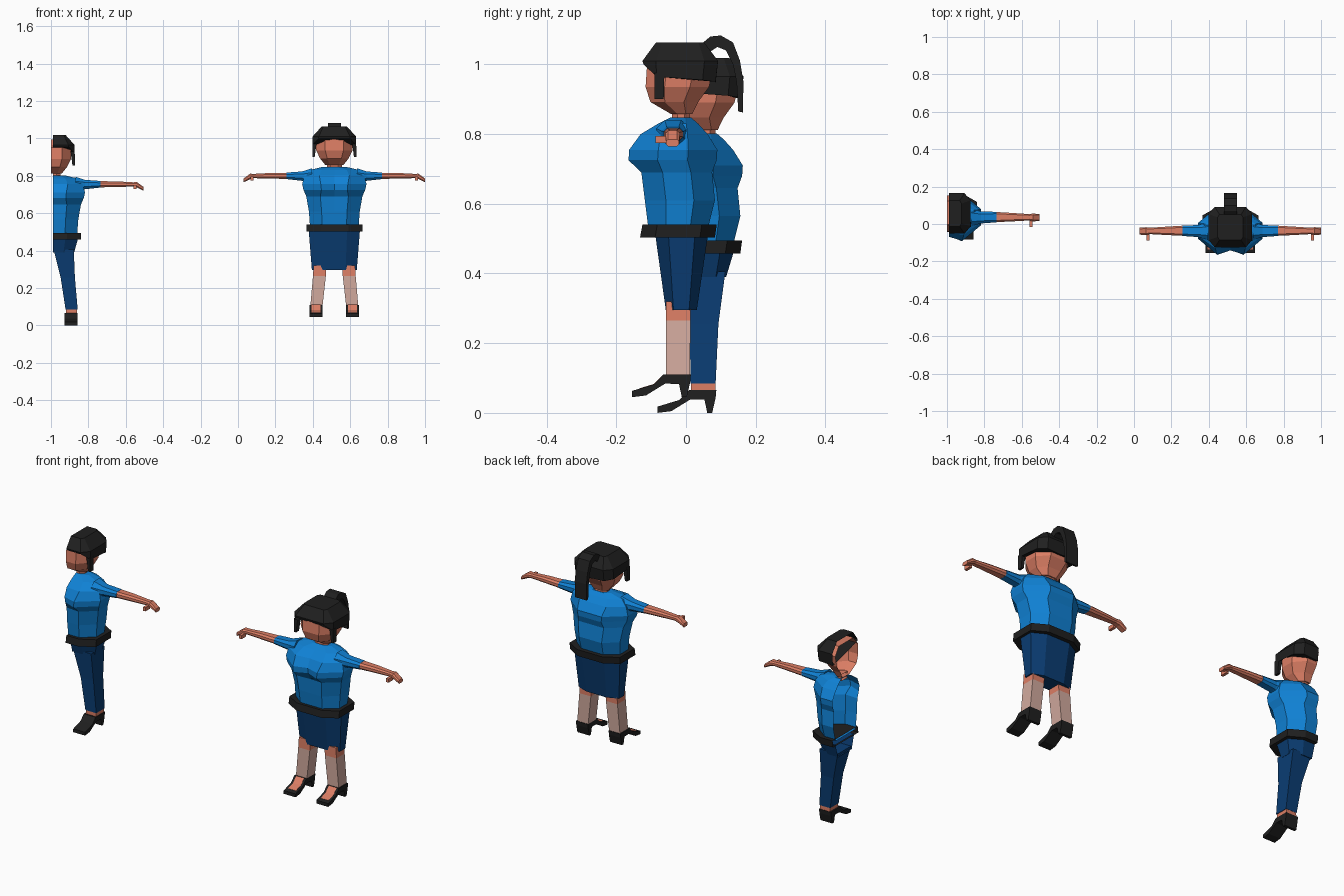
import bpy, bmesh
from mathutils import Vector

if "Cube" in bpy.data.objects:
    bpy.data.objects.remove(bpy.data.objects["Cube"])


def material(name, r, g, b):
    m = bpy.data.materials.new(name)
    m.diffuse_color = (r, g, b, 1)
    m.use_nodes = True
    m.node_tree.nodes["Principled BSDF"].inputs["Base Color"].default_value = m.diffuse_color
    return m


SHIRT = material("shirt blue", 0.005, 0.22, 0.66)
NAVY = material("navy cloth", 0.003, 0.046, 0.17)
SKIN = material("skin", 0.72, 0.21, 0.13)
BLACK = material("black", 0.014, 0.014, 0.014)
STOCKING = material("pale stocking", 0.64, 0.40, 0.34)


class Figure:
    """One person; 'half' keeps only the +x side, open along the centre."""

    def __init__(self, label, offset, half):
        self.label, self.offset, self.half = label, Vector(offset), half
        self.sides = (1,) if half else (1, -1)

    def add(self, name, bm, mat, cut=None):
        if self.half and cut is not None:
            bmesh.ops.bisect_plane(bm, geom=bm.verts[:] + bm.edges[:] + bm.faces[:],
                                   plane_co=(cut, 0, 0), plane_no=(1, 0, 0), clear_inner=True)
        bmesh.ops.translate(bm, verts=bm.verts, vec=self.offset)
        me = bpy.data.meshes.new(self.label + "_" + name)
        bm.to_mesh(me)
        bm.free()
        me.materials.append(mat)
        bpy.context.collection.objects.link(bpy.data.objects.new(me.name, me))


def loft(rings):
    """Skin a list of equal-length rings and cap both ends."""
    bm = bmesh.new()
    rows = [[bm.verts.new(p) for p in r] for r in rings]
    n = len(rows[0])
    for a, b in zip(rows, rows[1:]):
        for i in range(n):
            j = (i + 1) % n
            bm.faces.new((a[i], a[j], b[j], b[i]))
    bm.faces.new(rows[0])
    bm.faces.new(rows[-1])
    bmesh.ops.recalc_face_normals(bm, faces=bm.faces)
    return bm


def ring(z, w, yf, yb, a=0.5, c=0.3, recess=0.0, zs=None):
    """Ten-sided mirrored cross-section; zs gives optional heights front to back."""
    d = (yb - yf) * c
    half = [(0, yf + recess), (w * a, yf), (w, yf + d), (w, yb - d), (w * a, yb), (0, yb)]
    pts = [(x, y, zs[i] if zs else z) for i, (x, y) in enumerate(half)]
    return pts + [(-x, y, q) for x, y, q in pts[4:0:-1]]


def block(x0, x1, y0, y1, z):
    """Rectangle in x-y for legs."""
    return [(x0, y0, z), (x1, y0, z), (x1, y1, z), (x0, y1, z)]


def section(x, y0, y1, z0, z1):
    """Rectangle in y-z with cut corners, for arms."""
    b = (z1 - z0) * 0.28
    return [(x, y0 + b, z0), (x, y1 - b, z0), (x, y1, z0 + b), (x, y1, z1 - b),
            (x, y1 - b, z1), (x, y0 + b, z1), (x, y0, z1 - b), (x, y0, z0 + b)]


def flip(rings, s):
    return [[(x * s, y, z) for x, y, z in r] for r in rings]


def extrude_x(profile, x0, x1):
    return loft([[(x, y, z) for y, z in profile] for x in (x0, x1)])


def side_extrude(profile, x0, x1, s):
    return extrude_x(profile, x0 * s, x1 * s)


def build(f):
    # shirt with a two-sided bust
    f.add("shirt", loft([
        ring(0.53, 0.130, -0.108, 0.063),
        ring(0.61, 0.136, -0.118, 0.083),
        ring(0.69, 0.150, -0.128, 0.075, recess=0.005),
        ring(0.725, 0.165, -0.165, 0.088, a=0.42, c=0.33, recess=0.03),
        ring(0.755, 0.172, -0.163, 0.090, a=0.42, c=0.33, recess=0.022),
        ring(0.80, 0.160, -0.130, 0.062, recess=0.008),
        ring(0.83, 0.135, -0.080, 0.035),
        ring(0.847, 0.065, -0.045, 0.015)]), SHIRT, 0)
    f.add("belt", loft([ring(0.503, 0.150, -0.132, 0.083, c=0.2),
                        ring(0.54, 0.150, -0.125, 0.088, c=0.2)]), BLACK, 0)

    # neck and faceted head
    f.add("neck", loft([ring(0.835, 0.04, -0.04, 0.012),
                        ring(0.87, 0.04, -0.04, 0.012)]), SKIN, 0)
    f.add("head", loft([
        ring(0.857, 0.048, -0.042, 0.018),
        ring(0.892, 0.076, -0.102, 0.035),
        ring(0.935, 0.097, -0.116, 0.066),
        ring(0.995, 0.099, -0.112, 0.080),
        ring(1.04, 0.060, -0.075, 0.050)]), SKIN, -0.01)

    # hair cap with raised fringe
    f.add("hair", loft([
        ring(0, 0.116, -0.122, 0.085, 0.72, 0.18, zs=(1.0, 1.0, 0.965, 0.955, 0.95, 0.945)),
        ring(1.01, 0.116, -0.125, 0.092, 0.72, 0.18),
        ring(1.063, 0.068, -0.086, 0.052, 0.85, 0.12)]), BLACK, 0)

    for s in f.sides:
        tag = "right" if s > 0 else "left"
        # lock of hair beside the face
        f.add("hair_lock_" + tag, loft(flip([block(0.105, 0.118, -0.09, -0.064, 0.90),
                                             block(0.095, 0.117, -0.09, -0.062, 0.975)], s)), BLACK)
        # sleeve, arm, thumb
        f.add("sleeve_" + tag, loft(flip([
            section(0.12, -0.085, 0.01, 0.755, 0.84),
            section(0.172, -0.07, -0.006, 0.773, 0.823),
            section(0.255, -0.064, -0.008, 0.782, 0.817)], s)), SHIRT)
        f.add("arm_" + tag, loft(flip([
            section(0.255, -0.063, -0.009, 0.783, 0.816),
            section(0.34, -0.059, -0.014, 0.785, 0.815),
            section(0.43, -0.054, -0.02, 0.787, 0.81),
            section(0.45, -0.059, -0.017, 0.782, 0.811),
            section(0.485, -0.057, -0.02, 0.765, 0.785)], s)), SKIN)
        f.add("thumb_" + tag, loft(flip([block(0.432, 0.447, -0.088, -0.05, 0.775),
                                         block(0.432, 0.447, -0.088, -0.05, 0.795)], s)), SKIN)
        # high-heeled shoe
        shoe = [(-0.155, 0.063), (-0.092, 0.082), (-0.065, 0.11), (0.014, 0.11), (0.012, 0.088),
                (0.002, 0.045), (-0.012, 0.045), (-0.02, 0.083), (-0.06, 0.084),
                (-0.115, 0.05), (-0.155, 0.045)]
        f.add("shoe_" + tag, side_extrude(shoe, 0.062, 0.133, s), BLACK)


def skirt_parts(f):
    f.add("skirt", loft([ring(0.295, 0.12, -0.058, 0.031, c=0.25),
                         ring(0.51, 0.137, -0.088, 0.063, c=0.25)]), NAVY)
    for s in f.sides:
        tag = "right" if s > 0 else "left"
        f.add("thigh_" + tag, loft(flip([block(0.045, 0.114, -0.058, 0.013, 0.265),
                                         block(0.042, 0.111, -0.057, 0.013, 0.32)], s)), SKIN)
        f.add("stocking_" + tag, loft(flip([block(0.063, 0.128, -0.058, 0.011, 0.105),
                                            block(0.045, 0.114, -0.058, 0.013, 0.265)], s)), STOCKING)
        # bare instep showing in the shoe opening
        instep = [(-0.135, 0.07), (-0.092, 0.083), (-0.065, 0.111),
                  (-0.062, 0.108), (-0.09, 0.079), (-0.135, 0.065)]
        f.add("instep_" + tag, side_extrude(instep, 0.074, 0.121, s), SKIN)
    # ponytail arching up and down behind the head
    tail = [(0.04, 1.055), (0.07, 1.08), (0.10, 1.083), (0.135, 1.063), (0.155, 1.01),
            (0.165, 0.95), (0.163, 0.862), (0.15, 0.865), (0.145, 0.95), (0.135, 1.0),
            (0.115, 1.04), (0.09, 1.05), (0.06, 1.03)]
    f.add("ponytail", extrude_x(tail, -0.035, 0.035), BLACK)


def trouser_parts(f):
    f.add("trouser_hips", loft([ring(0.435, 0.114, -0.075, 0.042, c=0.25),
                                ring(0.51, 0.135, -0.095, 0.065, c=0.25)]), NAVY, 0)
    for s in f.sides:
        f.add("trouser_leg", loft(flip([
            block(0.068, 0.133, -0.06, 0.012, 0.13),
            block(0.042, 0.118, -0.062, 0.02, 0.30),
            block(0.004, 0.112, -0.074, 0.04, 0.45)], s)), NAVY)
        f.add("ankle", loft(flip([block(0.070, 0.130, -0.058, 0.012, 0.10),
                                  block(0.070, 0.130, -0.058, 0.011, 0.135)], s)), SKIN)


# whole figure in a skirt, and the open half figure in trousers
skirted = Figure("skirted", (0.515, 0, 0), False)
build(skirted)
skirt_parts(skirted)
trousered = Figure("trousered", (-0.99, 0.073, -0.045), True)
build(trousered)
trouser_parts(trousered)
